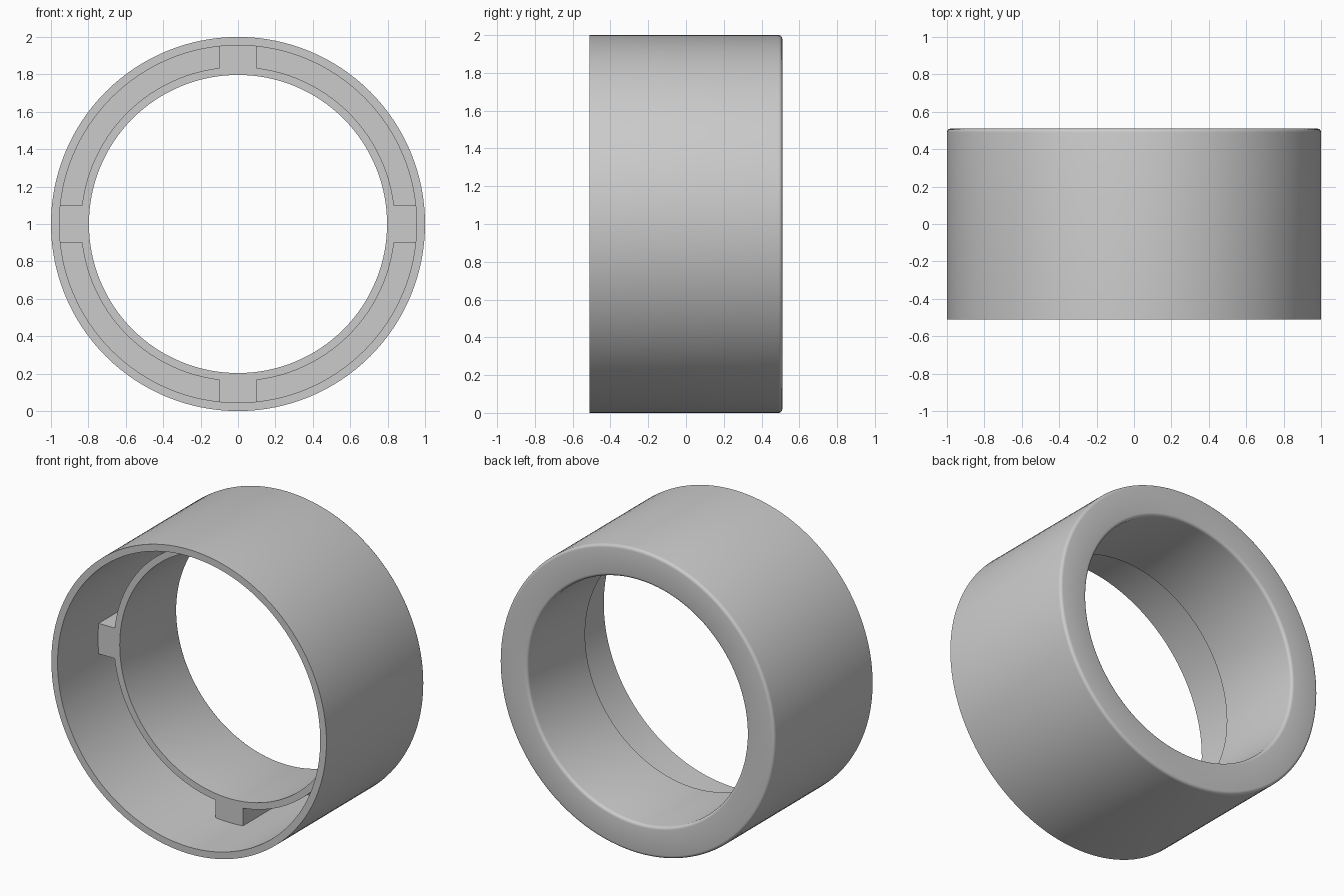
import bpy, bmesh, math
from mathutils import Matrix, Vector

cube = bpy.data.objects.get("Cube")
if cube:
    bpy.data.objects.remove(cube, do_unlink=True)

# Dimensions
SEGMENTS = 128
OUTER, SHELL_IN = 1.0, 0.955       # outer sleeve radii
SLEEVE_OUT, BORE = 0.84, 0.797     # inner sleeve radii
FRONT, SLEEVE_FRONT = -0.51, -0.09
FLOOR, BACK = 0.465, 0.51          # groove floor and closed end
ROUND = 0.02

grey = bpy.data.materials.new("plain grey")
grey.use_nodes = True
colour = (0.6, 0.6, 0.6, 1)
grey.diffuse_color = colour
grey.node_tree.nodes["Principled BSDF"].inputs["Base Color"].default_value = colour


def make_object(name, bm):
    bmesh.ops.recalc_face_normals(bm, faces=bm.faces)
    mesh = bpy.data.meshes.new(name)
    bm.to_mesh(mesh)
    bm.free()
    mesh.materials.append(grey)
    obj = bpy.data.objects.new(name, mesh)
    bpy.context.collection.objects.link(obj)
    return obj


def fillet(radius, side):
    """Quarter-round points from the side wall up to the back face."""
    centre = radius - side * ROUND
    angles = [i * math.pi / 8 for i in range(5)]
    return [(centre + side * ROUND * math.cos(a), BACK - ROUND + ROUND * math.sin(a))
            for a in angles]


# Double-walled sleeve, closed at the back, turned about the y axis
profile = [(OUTER, FRONT)] + fillet(OUTER, 1) + fillet(BORE, -1)[::-1]
profile += [(BORE, SLEEVE_FRONT), (SLEEVE_OUT, SLEEVE_FRONT), (SLEEVE_OUT, FLOOR),
            (SHELL_IN, FLOOR), (SHELL_IN, FRONT)]
bm = bmesh.new()
rings = []
for i in range(SEGMENTS):
    a = math.tau * i / SEGMENTS
    rings.append([bm.verts.new((r * math.cos(a), y, r * math.sin(a))) for r, y in profile])
for i, ring in enumerate(rings):
    following = rings[(i + 1) % SEGMENTS]
    for j in range(len(profile)):
        k = (j + 1) % len(profile)
        bm.faces.new((ring[j], ring[k], following[k], following[j]))
bmesh.ops.translate(bm, verts=bm.verts, vec=(0, 0, 1))
body = make_object("ring_body", bm)

# Four ribs joining the two walls
bm = bmesh.new()
r0, r1, y1 = 0.82, 0.975, FLOOR + 0.02
for i in range(4):
    place = (Matrix.Translation((0, 0, 1)) @ Matrix.Rotation(i * math.pi / 2, 4, "Y")
             @ Matrix.Translation(((r0 + r1) / 2, (SLEEVE_FRONT + y1) / 2, 0))
             @ Matrix.Diagonal((r1 - r0, y1 - SLEEVE_FRONT, 0.2, 1)))
    bmesh.ops.create_cube(bm, size=1, matrix=place)
ribs = make_object("ribs", bm)

# Merge the ribs into the body
union = body.modifiers.new("join ribs", "BOOLEAN")
union.operation = "UNION"
union.solver = "EXACT"
union.object = ribs
bpy.ops.object.select_all(action="DESELECT")
body.select_set(True)
bpy.context.view_layer.objects.active = body
bpy.ops.object.modifier_apply(modifier=union.name)
bpy.data.objects.remove(ribs, do_unlink=True)
bpy.ops.object.shade_smooth_by_angle(angle=math.radians(30))
